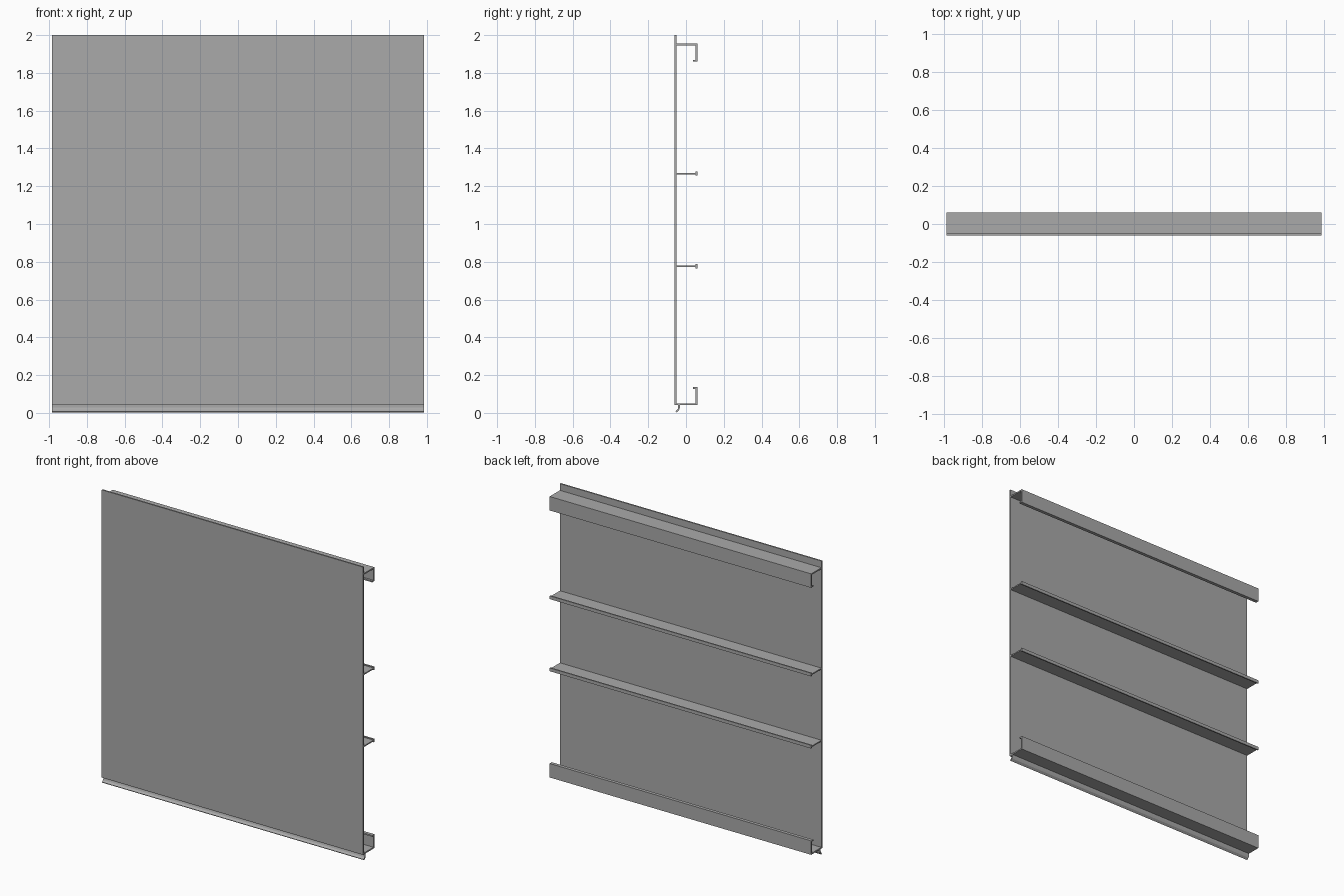
import bpy, bmesh
from mathutils import Vector

cube = bpy.data.objects.get("Cube")
if cube:
    bpy.data.objects.remove(cube)

HALF = 0.985     # half the length of the extrusion
THICK = 0.009    # sheet thickness

metal = bpy.data.materials.new("grey metal")
metal.use_nodes = True
GREY = (0.4, 0.4, 0.4, 1)
metal.diffuse_color = GREY
metal.node_tree.nodes["Principled BSDF"].inputs["Base Color"].default_value = GREY


def offset_path(path, dist):
    """Shift a (y, z) path sideways with mitred corners."""
    pts = [Vector(p) for p in path]
    dirs = [(b - a).normalized() for a, b in zip(pts, pts[1:])]
    normals = [Vector((-d.y, d.x)) for d in dirs]
    result = []
    for i, p in enumerate(pts):
        n0 = normals[max(i - 1, 0)]
        n1 = normals[min(i, len(normals) - 1)]
        result.append(p + (n0 + n1) * dist / (1 + n0.dot(n1)))
    return result


def strip(name, path, thick=THICK):
    """Extrude a bent sheet, given its centre line, along x."""
    outline = offset_path(path, thick / 2) + offset_path(path, -thick / 2)[::-1]
    bm = bmesh.new()
    face = bm.faces.new([bm.verts.new((-HALF, p.x, p.y)) for p in outline])
    ext = bmesh.ops.extrude_face_region(bm, geom=[face])
    verts = [v for v in ext["geom"] if isinstance(v, bmesh.types.BMVert)]
    bmesh.ops.translate(bm, verts=verts, vec=(2 * HALF, 0, 0))
    bmesh.ops.recalc_face_normals(bm, faces=bm.faces)
    mesh = bpy.data.meshes.new(name)
    bm.to_mesh(mesh)
    bm.free()
    mesh.materials.append(metal)
    obj = bpy.data.objects.new(name, mesh)
    bpy.context.collection.objects.link(obj)
    return obj


FRONT, BACK = -0.055, 0.0555

# Flat front panel
strip("front_panel", [(FRONT, 0.041), (FRONT, 2.0)], 0.010)

# Hooked channels along the top and bottom edges
for name, z, way in (("top_channel", 1.95, -1), ("bottom_channel", 0.046, 1)):
    end = z + way * 0.086
    strip(name, [(FRONT + 0.005, z), (BACK, z), (BACK, end), (0.037, end)])

# Stiffening fins with a small bead on the outer edge
for name, z in (("upper_fin", 1.267), ("lower_fin", 0.776)):
    strip(name, [(FRONT + 0.005, z), (0.051, z)], 0.008)
    strip(name + "_bead", [(BACK, z - 0.011), (BACK, z + 0.011)])

# Curved drip lip below the panel
strip("drip_lip", [(-0.037, 0.042), (-0.037, 0.027), (-0.041, 0.016), (-0.053, 0.005)])
